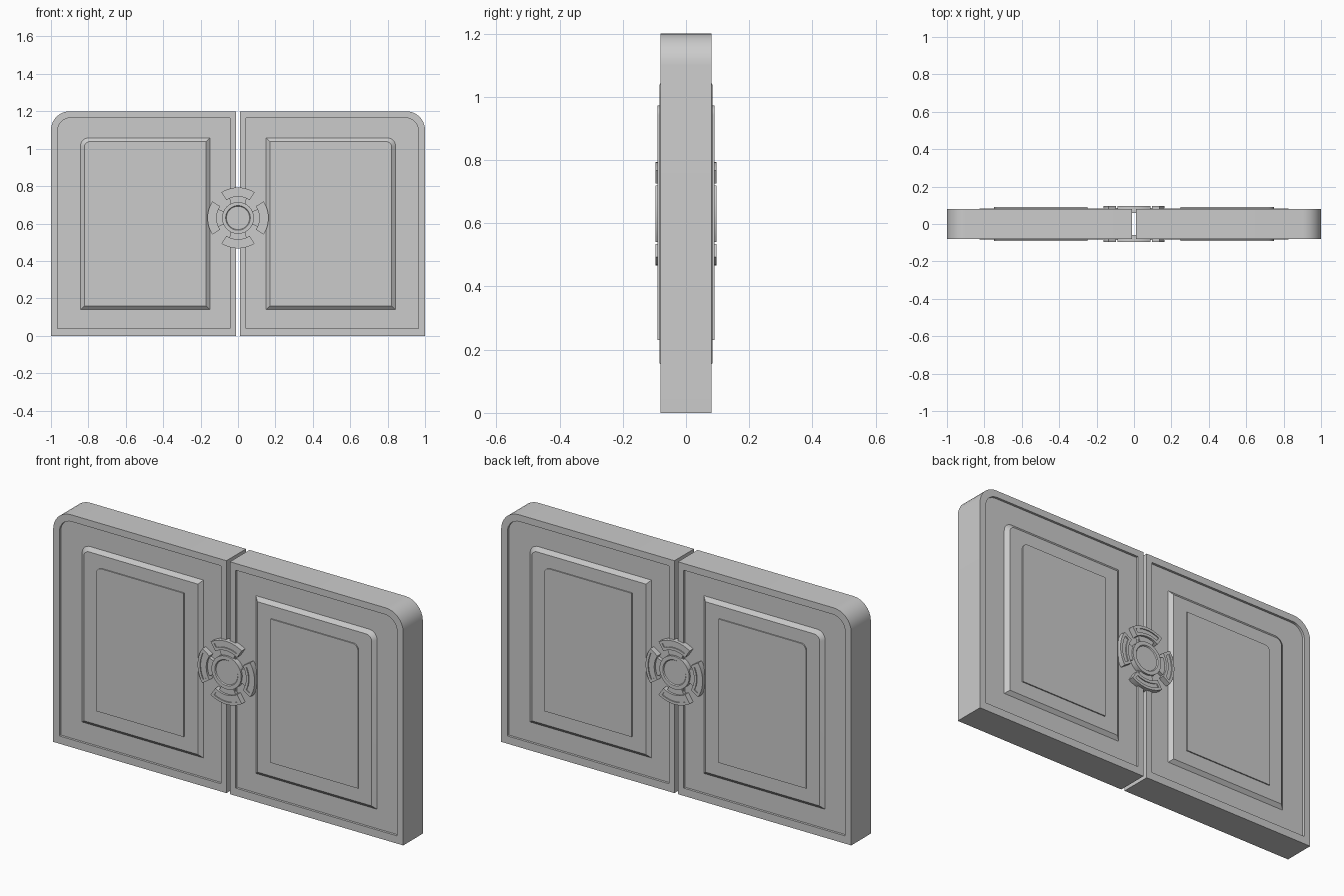
import bpy, bmesh
from math import sin, cos, pi, radians

if "Cube" in bpy.data.objects:
    bpy.data.objects.remove(bpy.data.objects["Cube"])

CZ = 0.63  # medallion height


def loft(name, rings):
    """Skin a stack of matching (outline, y) rings and cap both ends."""
    bm = bmesh.new()
    rows = [[bm.verts.new((x, y, z)) for x, z in pts] for pts, y in rings]
    n = len(rows[0])
    for a, b in zip(rows, rows[1:]):
        for i in range(n):
            j = (i + 1) % n
            bm.faces.new((a[i], a[j], b[j], b[i]))
    bm.faces.new(rows[0])
    bm.faces.new(rows[-1])
    bmesh.ops.recalc_face_normals(bm, faces=bm.faces)
    me = bpy.data.meshes.new(name)
    bm.to_mesh(me)
    bm.free()
    ob = bpy.data.objects.new(name, me)
    bpy.context.collection.objects.link(ob)
    bpy.context.view_layer.objects.active = ob
    ob.select_set(True)
    bpy.ops.object.shade_smooth_by_angle(angle=radians(30))
    ob.select_set(False)
    return ob


def panel(x0, x1, z0, z1, r):
    """Rectangle with its outer top corner rounded."""
    arc = [(x1 - r + r * cos(t * pi / 16), z1 - r + r * sin(t * pi / 16)) for t in range(9)]
    return [(x0, z0), (x1, z0)] + arc + [(x0, z1)]


def sector(r0, r1, half, mid, inset=0.0, n=10):
    """Ring sector around the medallion centre."""
    r0, r1 = r0 + inset, r1 - inset
    pts = []
    for r, s in ((r0, 1), (r1, -1)):
        h = half - inset / r
        for i in range(n + 1):
            a = mid + s * h * (1 - 2 * i / n)
            pts.append((r * cos(a), CZ + r * sin(a)))
    return pts


def circle(r, n=40):
    return [(r * cos(2 * pi * i / n), CZ + r * sin(2 * pi * i / n)) for i in range(n)]


# Door leaves: frame, recessed border, bevelled field and raised centre on both faces
body = panel(0.01, 1.0, 0.0, 1.2, 0.10)
border = panel(0.042, 0.965, 0.04, 1.165, 0.07)
field_low = panel(0.15, 0.843, 0.14, 1.058, 0.045)
field_top = panel(0.17, 0.822, 0.158, 1.038, 0.03)
centre = panel(0.248, 0.748, 0.23, 0.972, 0.03)
front = [(centre, 0.090), (centre, 0.084), (field_top, 0.084), (field_low, 0.068),
         (border, 0.068), (border, 0.08), (body, 0.08)]
rings = [(p, -y) for p, y in front] + front[::-1]
loft("door_leaf_right", rings)
loft("door_leaf_left", [([(-x, z) for x, z in p], y) for p, y in rings])

# Medallion on each face: hub, spokes and four framed sectors
for side, s in (("front", -1), ("back", 1)):
    loft("medallion_hub_" + side, [
        (circle(0.085), s * 0.06), (circle(0.085), s * 0.095), (circle(0.066), s * 0.095),
        (circle(0.062), s * 0.090)])
    for k in range(4):
        mid = k * pi / 2
        loft(f"medallion_spoke_{side}_{k}", [
            (sector(0.07, 0.12, radians(24), mid), s * 0.06),
            (sector(0.07, 0.12, radians(24), mid), s * 0.086)])
        out = sector(0.114, 0.163, radians(33), mid)
        rim = sector(0.114, 0.163, radians(33), mid, 0.014)
        loft(f"medallion_sector_{side}_{k}", [
            (out, s * 0.06), (out, s * 0.097), (rim, s * 0.097), (rim, s * 0.092)])
